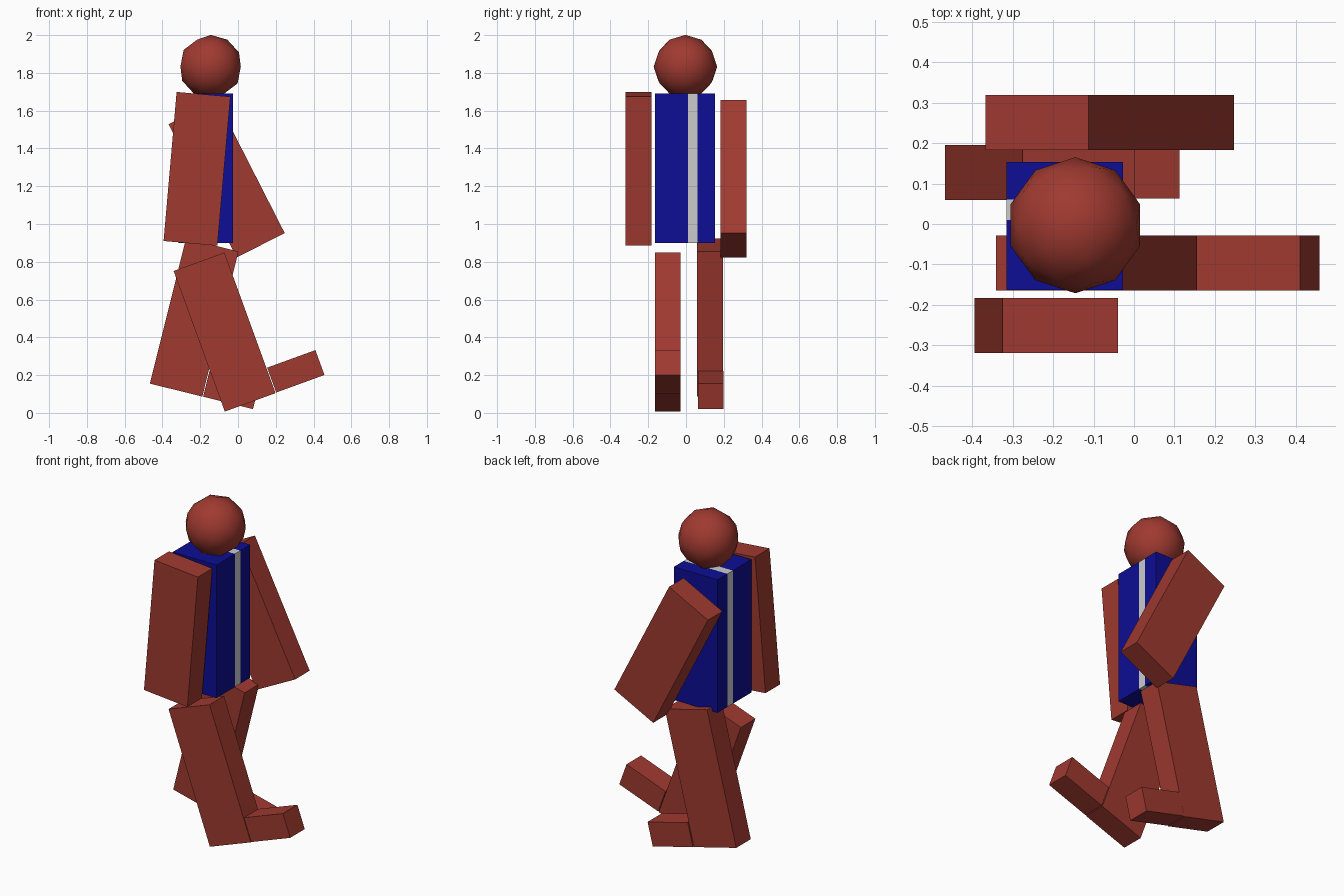
import bpy
from math import radians

if "Cube" in bpy.data.objects:
    bpy.data.objects.remove(bpy.data.objects["Cube"])


def paint(name, rgb):
    m = bpy.data.materials.new(name)
    m.diffuse_color = (*rgb, 1)
    m.use_nodes = True
    m.node_tree.nodes["Principled BSDF"].inputs["Base Color"].default_value = m.diffuse_color
    return m


RED = paint("red_brown", (0.35, 0.042, 0.03))
BLUE = paint("blue", (0.004, 0.004, 0.30))


def box(name, center, size, tilt=0, mat=None):
    """Box whose tilt is counter-clockwise in the front view, in degrees."""
    bpy.ops.mesh.primitive_cube_add(size=1, location=center)
    o = bpy.context.object
    o.name = name
    o.scale = size
    o.rotation_euler.y = -radians(tilt)
    if mat:
        o.data.materials.append(mat)
    return o


# Torso: two blue panels with a grey stripe between them
for name, y0, y1, mat in (("torso_right", -0.163, 0.01, BLUE),
                          ("torso_stripe", 0.01, 0.061, None),
                          ("torso_left", 0.061, 0.153, BLUE)):
    box(name, (-0.171, (y0 + y1) / 2, 1.295), (0.287, y1 - y0, 0.79), 0, mat)

# Arms and legs share one block size
LIMB = (0.286, 0.136, 0.792)
for name, center, tilt in (("right_arm", (-0.217, -0.251, 1.292), -5),
                           ("left_arm", (-0.06, 0.251, 1.24), 27),
                           ("right_leg", (-0.071, -0.096, 0.428), 20),
                           ("left_leg", (-0.232, 0.127, 0.505), -14)):
    box(name, center, LIMB, tilt, RED)

# Feet
FOOT = (0.272, 0.136, 0.14)
box("right_foot", (0.306, -0.096, 0.22), FOOT, 20, RED)
box("left_foot", (-0.036, 0.131, 0.121), FOOT, -14, RED)

# Head
bpy.ops.mesh.primitive_ico_sphere_add(subdivisions=2, radius=0.168,
                                      location=(-0.145, -0.003, 1.833))
head = bpy.context.object
head.name = "head"
head.data.materials.append(RED)
bpy.ops.object.shade_smooth()
